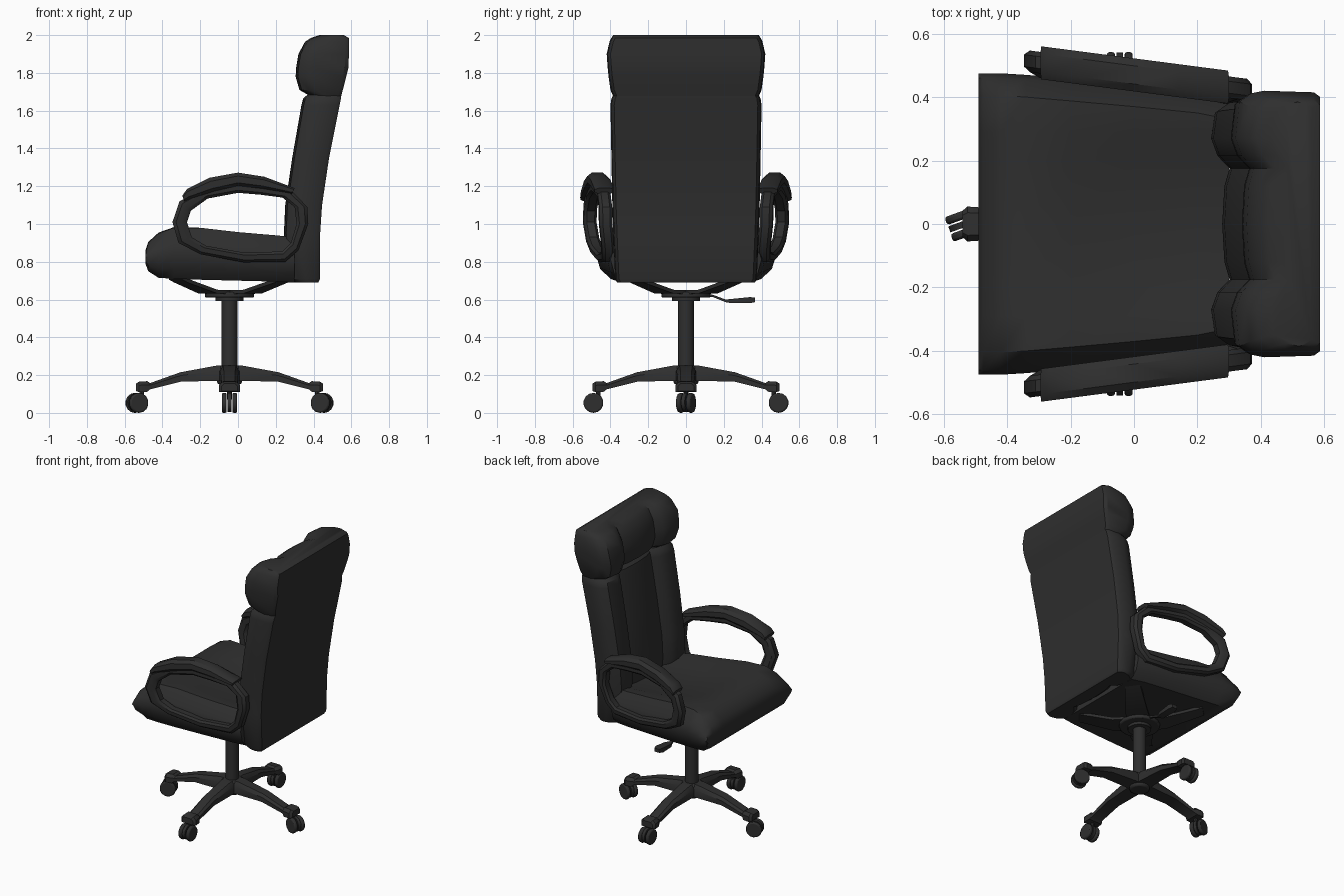
import bpy, bmesh, math
from mathutils import Matrix, Vector

if "Cube" in bpy.data.objects:
    bpy.data.objects.remove(bpy.data.objects["Cube"])

mat = bpy.data.materials.new("black leather and plastic")
mat.diffuse_color = (0.028, 0.028, 0.028, 1)
mat.use_nodes = True
mat.node_tree.nodes["Principled BSDF"].inputs["Base Color"].default_value = mat.diffuse_color


def finish(ob, angle=35):
    ob.data.materials.clear()
    ob.data.materials.append(mat)
    bpy.ops.object.select_all(action='DESELECT')
    ob.select_set(True)
    bpy.context.view_layer.objects.active = ob
    bpy.ops.object.shade_smooth_by_angle(angle=math.radians(angle))
    return ob


def loft(name, sections, ring=False, matrix=Matrix(), angle=35):
    """Skin a list of equal-length closed cross-sections."""
    bm = bmesh.new()
    rows = [[bm.verts.new(matrix @ Vector(p)) for p in s] for s in sections]
    n = len(rows[0])
    for i in range(len(rows) if ring else len(rows) - 1):
        a, b = rows[i], rows[(i + 1) % len(rows)]
        for j in range(n):
            k = (j + 1) % n
            bm.faces.new((a[j], a[k], b[k], b[j]))
    if not ring:
        bm.faces.new(rows[0])
        bm.faces.new(rows[-1])
    bmesh.ops.recalc_face_normals(bm, faces=bm.faces)
    me = bpy.data.meshes.new(name)
    bm.to_mesh(me)
    bm.free()
    ob = bpy.data.objects.new(name, me)
    bpy.context.collection.objects.link(ob)
    return finish(ob, angle)


def cyl(name, r, depth, loc, rot=(0, 0, 0), sides=16, bevel=0):
    bpy.ops.mesh.primitive_cylinder_add(vertices=sides, radius=r, depth=depth, location=loc, rotation=rot)
    ob = bpy.context.object
    ob.name = name
    if bevel:
        m = ob.modifiers.new("bevel", 'BEVEL')
        m.width, m.segments, m.limit_method = bevel, 2, 'ANGLE'
    return finish(ob)


def mirrored(half):
    """Half outline (first coordinate across) -> full closed outline."""
    return half + [(-a, b) for a, b in reversed(half) if abs(a) > 1e-5]


# Seat cushion: sections along x
def seat_section(x, zb, zt, w, dip):
    half = [(0, zt - dip), (0.2, zt - dip * 0.85), (0.29, zt - dip * 0.2), (w - 0.07, zt - 0.005),
            (w - 0.015, zt - 0.3 * (zt - zb)), (w, zt - 0.5 * (zt - zb)),
            (w - 0.02, zb + 0.2 * (zt - zb)), (w - 0.07, zb), (0, zb)]
    return [(x, y, z) for y, z in mirrored(half)]


seat_rows = [(-.49, .79, .86, .475, 0), (-.475, .75, .905, .475, 0), (-.42, .715, .955, .475, 0),
             (-.34, .71, .985, .47, .01), (-.2, .705, .985, .458, .03), (0, .70, .962, .44, .04),
             (.2, .695, .945, .42, .04), (.30, .69, .935, .40, .04)]
loft("seat", [seat_section(*r) for r in seat_rows], angle=40)


# Backrest and headrest: sections along z, bolsters each side of a recessed centre
def back_section(z, xf, xb, w):
    half = [(0, xf + .035), (.12, xf + .042), (.175, xf + .058), (.215, xf + .02), (.27, xf),
            (w - .035, xf + .012), (w - .008, xf + .05), (w, xf + .09), (w - .005, xb - .02), (w - .02, xb)]
    return [(x, y, z) for y, x in mirrored(half)]


back_rows = [(.69, .295, .425, .365), (.71, .27, .435, .375), (.95, .243, .435, .385), (1.1, .25, .445, .39),
             (1.35, .287, .482, .395), (1.63, .336, .538, .40), (1.665, .345, .545, .395), (1.69, .375, .548, .38)]
head_rows = [(1.675, .385, .546, .385), (1.71, .325, .555, .40), (1.78, .305, .573, .41), (1.83, .308, .585, .415),
             (1.9, .32, .587, .42), (1.965, .355, .587, .405), (1.985, .385, .587, .395), (2.0, .43, .56, .385)]
loft("backrest", [back_section(*r) for r in back_rows])
loft("headrest", [back_section(*r) for r in head_rows])


# Armrests: outer/inner outline pairs in xz, leaning with x and z
def arm_section(ox, oz, ix, iz, h, side):
    o, i = Vector((ox, oz)), Vector((ix, iz))
    out = []
    for t, k in ((0, .55), (.25, 1), (.75, 1), (1, .6), (1, -.6), (.75, -1), (.25, -1), (0, -.55)):
        x, z = o.lerp(i, t)
        y = .47 - .13 * x + min(0, (z - 1) * .15) + k * h
        out.append((x, side * y, z))
    return out


ring = [(-.347, 1.01, -.27, 1.01), (-.315, .9, -.245, .93), (-.2, .84, -.17, .885), (.03, .797, .035, .848),
        (.25, .80, .235, .855), (.32, .86, .28, .90), (.372, 1.0, .31, 1.0), (.367, 1.09, .3, 1.09),
        (.29, 1.17, .235, 1.14), (.15, 1.2, .12, 1.155), (0, 1.22, 0, 1.165), (-.18, 1.19, -.16, 1.135),
        (-.31, 1.12, -.25, 1.07)]
pad = [(-.295, 1.15, -.285, 1.12), (-.27, 1.185, -.26, 1.13), (-.15, 1.245, -.13, 1.17), (0, 1.272, 0, 1.2),
       (.14, 1.25, .13, 1.185), (.30, 1.19, .285, 1.16)]
for side, label in ((1, "left"), (-1, "right")):
    loft("armrest_ring_" + label, [arm_section(*p, .034, side) for p in ring], ring=True)
    loft("armrest_pad_" + label, [arm_section(*p, .052, side) for p in pad])

# Tilt mechanism under the seat
CX = -.045
cyl("mechanism_hub", .13, .03, (CX, 0, .625), bevel=.008)
cyl("mechanism_collar", .075, .03, (CX, 0, .607))
for i, (tx, ty) in enumerate(((-.33, .29), (-.33, -.29), (.26, .29), (.26, -.29))):
    a, b = Vector((CX, 0, .628)), Vector((tx, ty, .70))
    side = Vector((0, 0, 1)).cross(b - a).normalized()
    secs = []
    for t, z, w in ((0, .628, .08), (.4, .632, .07), (.9, .69, .05), (1, .705, .05)):
        p = a.lerp(b, t)
        p.z = z
        secs.append([p + side * w, p - side * w, p - side * w + Vector((0, 0, .02)), p + side * w + Vector((0, 0, .02))])
    loft(f"seat_strut_{i}", secs)

# Height lever
lever = [(.08, .625, .008, .006), (.14, .62, .008, .006), (.21, .593, .01, .007), (.24, .592, .024, .011),
         (.34, .597, .028, .016), (.365, .598, .018, .012)]
loft("lever", [[(-.03 + sx * w, y, z + sz * h) for sx, sz in ((1, 1), (-1, 1), (-1, -1), (1, -1))]
               for y, z, w, h in lever])

# Gas column and hub
cyl("column", .042, .42, (CX, 0, .41), sides=20)
cyl("base_hub", .065, .10, (CX, 0, .20), bevel=.012)

# Four-legged base with twin-wheel casters
leg_rows = [(0, .17, .25, .052), (.07, .17, .25, .052), (.26, .165, .215, .045), (.42, .125, .158, .042),
            (.435, .112, .168, .052), (.48, .11, .165, .055), (.495, .115, .155, .042)]
for i, spin in enumerate((20, 0, -20, 0)):
    m = Matrix.Translation((CX, 0, 0)) @ Matrix.Rotation(math.pi - i * math.pi / 2, 4, 'Z')
    loft(f"base_leg_{i}", [[(r, s * w * k, z) for s, k, z in
                            ((-1, 1, zb), (-1, 1, zb + .65 * (zt - zb)), (-1, .65, zt),
                             (1, .65, zt), (1, 1, zb + .65 * (zt - zb)), (1, 1, zb))]
                           for r, zb, zt, w in leg_rows], matrix=m)
    cyl(f"caster_stem_{i}", .012, .06, m @ Vector((.465, 0, .10)), sides=8)
    yaw = math.pi - i * math.pi / 2 + math.radians(spin)
    c = m @ Vector((.49, 0, .053))
    axle = Vector((-math.sin(yaw), math.cos(yaw), 0))
    for s in (-1, 1):
        cyl(f"caster_wheel_{i}_{'a' if s < 0 else 'b'}", .053, .026, c + axle * s * .028,
            (math.pi / 2, 0, yaw), 14, .008)
    cyl(f"caster_housing_{i}", .05, .02, c + Vector((0, 0, .003)), (math.pi / 2, 0, yaw), 12)
